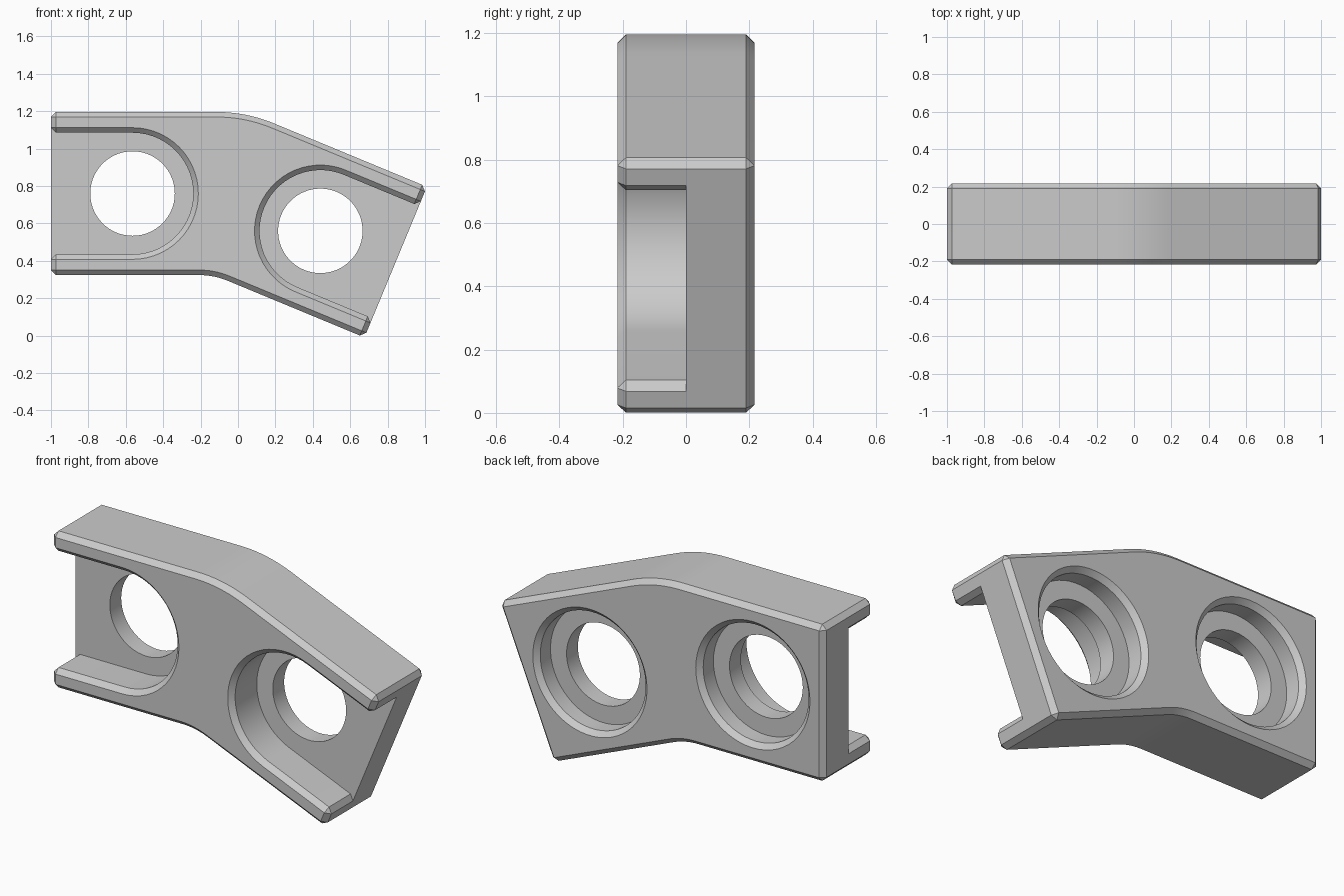
import bpy, bmesh
from math import sin, cos, tan, pi, radians
from mathutils import Vector

if "Cube" in bpy.data.objects:
    bpy.data.objects.remove(bpy.data.objects["Cube"])

BEND = radians(22.5)
L, H = 0.958, 0.436          # arm length, half width
B = Vector((-0.042, 0.76))   # bend point of the centre line (x, z)
D, C = 0.217, 0.027          # half thickness, chamfer
HOLE_AT, R, HOLE_R = 0.522, 0.325, 0.226
WEB = 0.1                    # web between pocket (y=0) and rear bore
ARMS = {"left": Vector((-1, 0)), "right": Vector((cos(BEND), -sin(BEND)))}


def stack(name, loops):
    """Closed solid skinned through equal-length loops of 3D points."""
    bm = bmesh.new()
    rings = [[bm.verts.new(p) for p in loop] for loop in loops]
    n = len(rings[0])
    for a, b in zip(rings, rings[1:]):
        for i in range(n):
            j = (i + 1) % n
            bm.faces.new((a[i], a[j], b[j], b[i]))
    bm.faces.new(rings[0])
    bm.faces.new(rings[-1])
    bmesh.ops.recalc_face_normals(bm, faces=bm.faces)
    me = bpy.data.meshes.new(name)
    bm.to_mesh(me)
    bm.free()
    ob = bpy.data.objects.new(name, me)
    bpy.context.collection.objects.link(ob)
    return ob


def on_arm(d, a, w, y):
    """Point at distance a along an arm, w across it, at depth y."""
    p = B + d * a + Vector((-d.y, d.x)) * w
    return (p.x, y, p.y)


def fillet(side, radius, steps=10):
    """Rounded bend on the upper (+1) or lower (-1) edge."""
    corner_x = B.x + side * H * tan(BEND / 2)
    x0, z0 = corner_x - radius * tan(BEND / 2), B.y + side * H - radius
    return [(x0 + radius * sin(BEND * i / steps),
             z0 + radius * cos(BEND * i / steps)) for i in range(steps + 1)]


# bent plate with chamfered rim
dr = ARMS["right"]
ends = [on_arm(dr, L, s * H, 0) for s in (1, -1)]
profile = [(-1, B.y - H), (-1, B.y + H)] + fillet(1, 0.8)
profile += [(p[0], p[2]) for p in ends] + fillet(-1, 0.4)[::-1]
body = stack("bent_bracket", [[(x, y, z) for x, z in profile] for y in (-D, D)])
bev = body.modifiers.new("chamfer", 'BEVEL')
bev.width, bev.segments = C, 1
bev.limit_method, bev.angle_limit = 'ANGLE', radians(30)


def u_loop(d, h, y):
    """Open-ended slot outline that flares at the arm's end."""
    arc = [on_arm(d, HOLE_AT + h * cos(t), h * sin(t), y)
           for t in (pi / 2 + pi * i / 28 for i in range(29))]
    tail = [(L - C, -h), (L + 0.1, -h - C - 0.1),
            (L + 0.1, h + C + 0.1), (L - C, h)]
    return arc + [on_arm(d, a, w, y) for a, w in tail]


def circle(d, r, y, n=56):
    return [on_arm(d, HOLE_AT + r * cos(2 * pi * i / n),
                   r * sin(2 * pi * i / n), y) for i in range(n)]


cutters = []
for side, d in ARMS.items():
    # front slot
    cutters.append(stack(side + "_slot_cutter", [
        u_loop(d, h, y) for y, h in
        ((0, R), (C - D, R), (-D - 0.05, R + C + 0.05))]))
    # rear bore and through hole
    cutters.append(stack(side + "_bore_cutter", [
        circle(d, r, y) for y, r in
        ((D + 0.05, R + C + 0.05), (D - C, R), (WEB, R),
         (WEB, HOLE_R), (-0.05, HOLE_R))]))

for c in cutters:
    c.hide_render = True
    m = body.modifiers.new(c.name, 'BOOLEAN')
    m.operation, m.solver, m.object = 'DIFFERENCE', 'EXACT', c

# apply everything and drop the cutters
bpy.context.view_layer.objects.active = body
body.select_set(True)
for m in list(body.modifiers):
    bpy.ops.object.modifier_apply(modifier=m.name)
for c in cutters:
    bpy.data.objects.remove(c)
bpy.ops.object.shade_smooth_by_angle(angle=radians(25))
